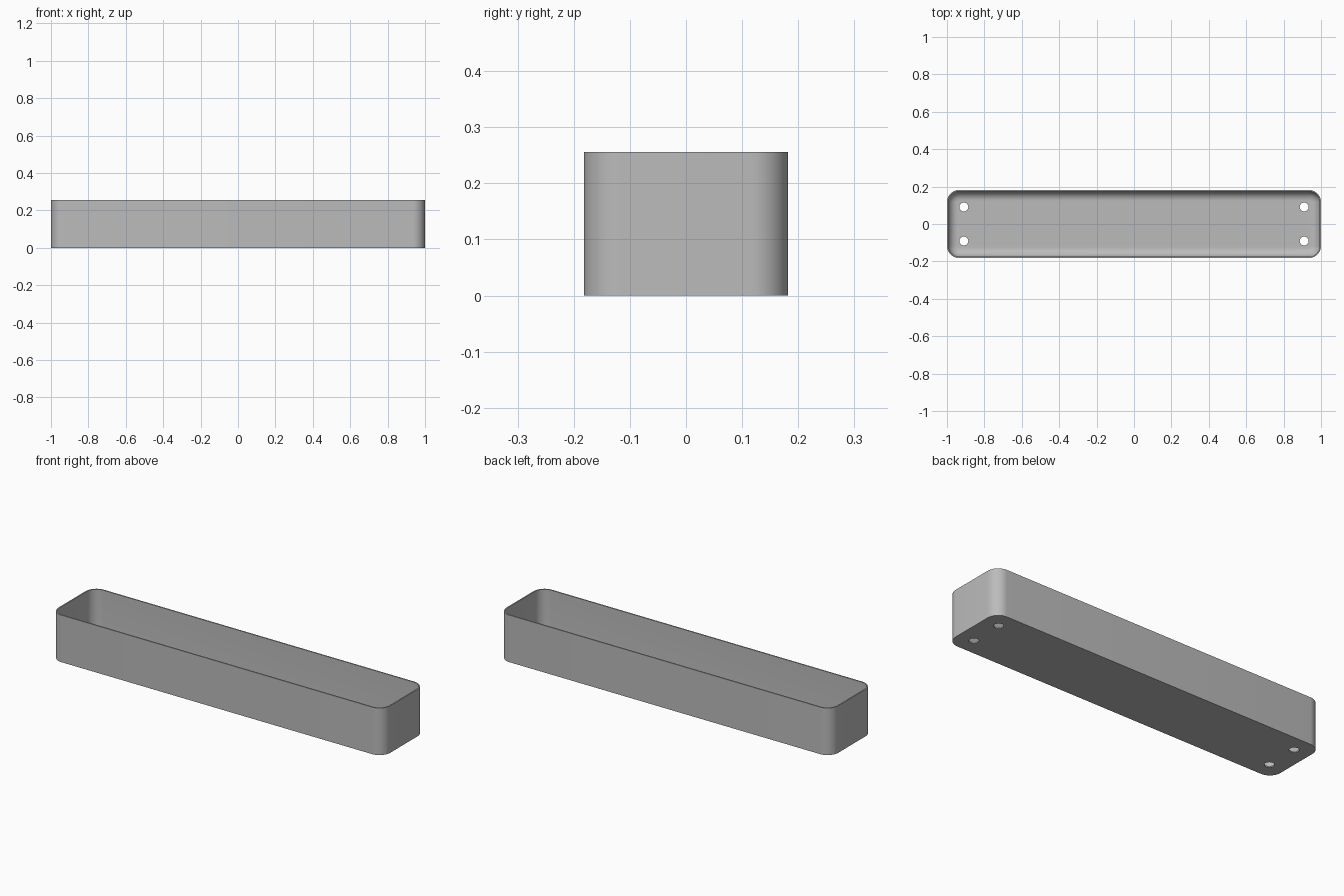
import bpy
import bmesh
from math import sin, cos, pi, radians

# Overall sizes
HX, HY, H = 1.0, 0.182, 0.256
CORNER, WALL, FLOOR, FILLET = 0.065, 0.007, 0.007, 0.05
HOLE_X, HOLE_Y, HOLE_R = 0.91, 0.091, 0.024
STEPS = 12

cube = bpy.data.objects.get("Cube")
if cube:
    bpy.data.objects.remove(cube, do_unlink=True)

grey = bpy.data.materials.new("plain grey")
grey.use_nodes = True
colour = (0.5, 0.5, 0.5, 1)
grey.diffuse_color = colour
grey.node_tree.nodes["Principled BSDF"].inputs["Base Color"].default_value = colour


def rounded_loop(bm, inset, z):
    """Ring of vertices around a rounded rectangle."""
    r = CORNER - inset
    verts = []
    for q, (sx, sy) in enumerate([(1, 1), (-1, 1), (-1, -1), (1, -1)]):
        for i in range(STEPS + 1):
            a = (q + i / STEPS) * pi / 2
            verts.append(bm.verts.new((sx * (HX - CORNER) + r * cos(a),
                                       sy * (HY - CORNER) + r * sin(a), z)))
    return verts


# Tray shell: outer wall, rim, inner wall, curved inner edge, floor
profile = [(0, 0), (0, H), (WALL, H)]
for i in range(STEPS + 1):
    a = i / STEPS * pi / 2
    profile.append((WALL + FILLET * (1 - cos(a)), FLOOR + FILLET * (1 - sin(a))))

bm = bmesh.new()
loops = [rounded_loop(bm, inset, z) for inset, z in profile]
for low, high in zip(loops, loops[1:]):
    n = len(low)
    for i in range(n):
        j = (i + 1) % n
        bm.faces.new((low[i], low[j], high[j], high[i]))
bm.faces.new(loops[0][::-1])
bm.faces.new(loops[-1])
bmesh.ops.recalc_face_normals(bm, faces=bm.faces)
mesh = bpy.data.meshes.new("tray")
bm.to_mesh(mesh)
bm.free()
mesh.materials.append(grey)
tray = bpy.data.objects.new("tray", mesh)
bpy.context.collection.objects.link(tray)

# Four screw holes through the floor
cutters = []
for sx in (-1, 1):
    for sy in (-1, 1):
        bpy.ops.mesh.primitive_cylinder_add(
            vertices=32, radius=HOLE_R, depth=0.1,
            location=(sx * HOLE_X, sy * HOLE_Y, 0))
        cutter = bpy.context.object
        cutter.name = "hole_cutter"
        cutter.hide_render = True
        cutter.data.materials.append(grey)
        cutters.append(cutter)
        mod = tray.modifiers.new("screw_hole", 'BOOLEAN')
        mod.operation = 'DIFFERENCE'
        mod.solver = 'EXACT'
        mod.object = cutter

bpy.ops.object.select_all(action='DESELECT')
tray.select_set(True)
bpy.context.view_layer.objects.active = tray
for mod in list(tray.modifiers):
    bpy.ops.object.modifier_apply(modifier=mod.name)
for cutter in cutters:
    bpy.data.objects.remove(cutter, do_unlink=True)
bpy.ops.object.shade_smooth_by_angle(angle=radians(30))
